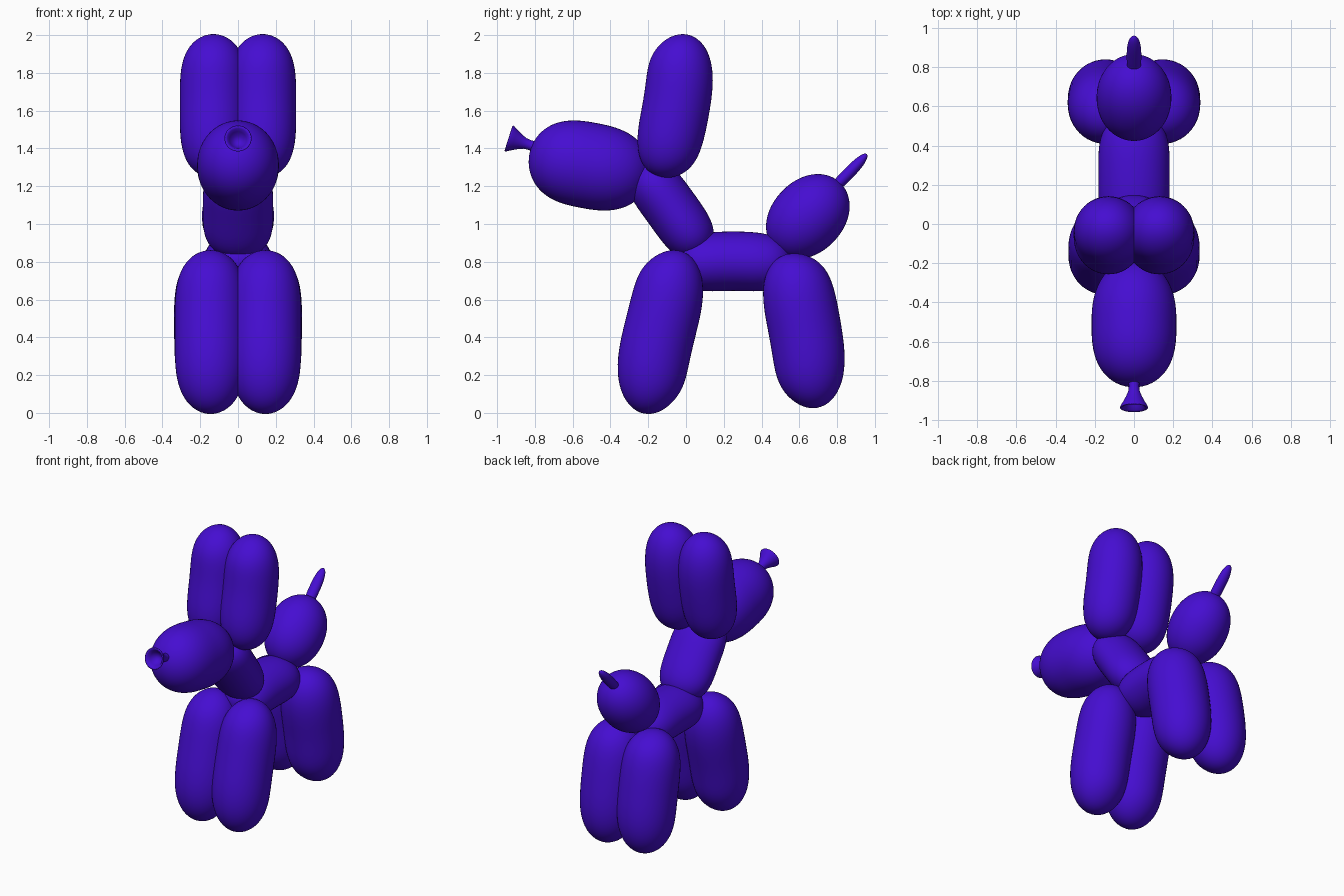
import bpy, bmesh, math
from mathutils import Vector

if "Cube" in bpy.data.objects:
    bpy.data.objects.remove(bpy.data.objects["Cube"])

SIDES, RINGS = 48, 40

mat = bpy.data.materials.new("balloon_purple")
mat.diffuse_color = (0.06, 0.004, 0.64, 1)
mat.use_nodes = True
mat.node_tree.nodes["Principled BSDF"].inputs["Base Color"].default_value = mat.diffuse_color


def curve_point(pts, t):
    """Smooth curve in the (y, z) plane through evenly timed points."""
    n = len(pts) - 1
    out = Vector((0, 0))
    for i, p in enumerate(pts):
        w = 1.0
        for j in range(n + 1):
            if j != i:
                w *= (t * n - j) / (i - j)
        out += w * Vector(p)
    return out


def loft(name, stations, x=0.0, wide=1.0):
    """Skin rings given as (centre, tangent, radius) in the y-z plane."""
    bm = bmesh.new()
    rings = []
    for c, d, r in stations:
        n = Vector((-d.y, d.x))
        ring = []
        for k in range(SIDES):
            a = 2 * math.pi * k / SIDES
            q = c + n * (r * math.sin(a))
            ring.append(bm.verts.new((x + wide * r * math.cos(a), q.x, q.y)))
        rings.append(ring)
    for a, b in zip(rings, rings[1:]):
        for k in range(SIDES):
            m = (k + 1) % SIDES
            bm.faces.new((a[k], a[m], b[m], b[k]))
    bmesh.ops.remove_doubles(bm, verts=bm.verts, dist=1e-5)
    bmesh.ops.recalc_face_normals(bm, faces=bm.faces)
    for f in bm.faces:
        f.smooth = True
    me = bpy.data.meshes.new(name)
    bm.to_mesh(me)
    bm.free()
    me.materials.append(mat)
    ob = bpy.data.objects.new(name, me)
    bpy.context.collection.objects.link(ob)
    return ob


def balloon(name, pts, radius, power, x=0.0, wide=1.0, taper=0.0):
    """Round-ended sausage along a curve; a higher power gives blunter ends."""
    stations = []
    for i in range(RINGS + 1):
        s = -math.cos(math.pi * i / RINGS)
        t = (s + 1) / 2
        d = (curve_point(pts, t + 0.01) - curve_point(pts, t - 0.01)).normalized()
        r = radius * math.sqrt(max(0, 1 - abs(s) ** power)) * (1 + taper * s)
        stations.append((curve_point(pts, t), d, r))
    return loft(name, stations, x, wide)


# paired legs and ears
for side, sx in (("left", 1), ("right", -1)):
    balloon("front_leg_" + side,
            [(-0.16, 0.0), (-0.17, 0.29), (-0.105, 0.575), (-0.085, 0.86)],
            0.19, 3.8, 0.145 * sx)
    balloon("hind_leg_" + side,
            [(0.635, 0.03), (0.65, 0.30), (0.605, 0.575), (0.575, 0.845)],
            0.193, 3.6, 0.145 * sx, taper=0.02)
    balloon("ear_" + side,
            [(-0.115, 1.245), (-0.075, 1.50), (-0.035, 1.75), (-0.055, 2.0)],
            0.178, 3.8, 0.13 * sx)

# trunk, neck and head
balloon("body", [(-0.06, 0.775), (0.25, 0.803), (0.56, 0.775)], 0.157, 4, wide=1.16)
balloon("neck", [(-0.25, 1.31), (-0.08, 1.085), (0.09, 0.84)], 0.143, 4, wide=1.3)
balloon("head", [(-0.83, 1.365), (-0.515, 1.31), (-0.19, 1.245)], 0.228, 2.7, wide=0.95)

# tail bulb and its uninflated tip
balloon("tail_bulb", [(0.475, 0.86), (0.645, 1.04), (0.815, 1.22)], 0.191, 2.1)
balloon("tail_tip", [(0.74, 1.15), (0.855, 1.262), (0.957, 1.37)], 0.031, 2.6, wide=1.2)

# flared knot on the nose with a hollow mouth: (distance, radius)
base = Vector((-0.795, 1.408))
axis = (Vector((-0.937, 1.453)) - base).normalized()
profile = [(0, 0.03), (0.03, 0.026), (0.06, 0.029), (0.09, 0.041), (0.12, 0.057),
           (0.142, 0.07), (0.149, 0.072), (0.152, 0.067), (0.145, 0.056),
           (0.125, 0.045), (0.10, 0.03), (0.085, 0.0)]
loft("nose_knot", [(base + axis * d, axis, r) for d, r in profile])
